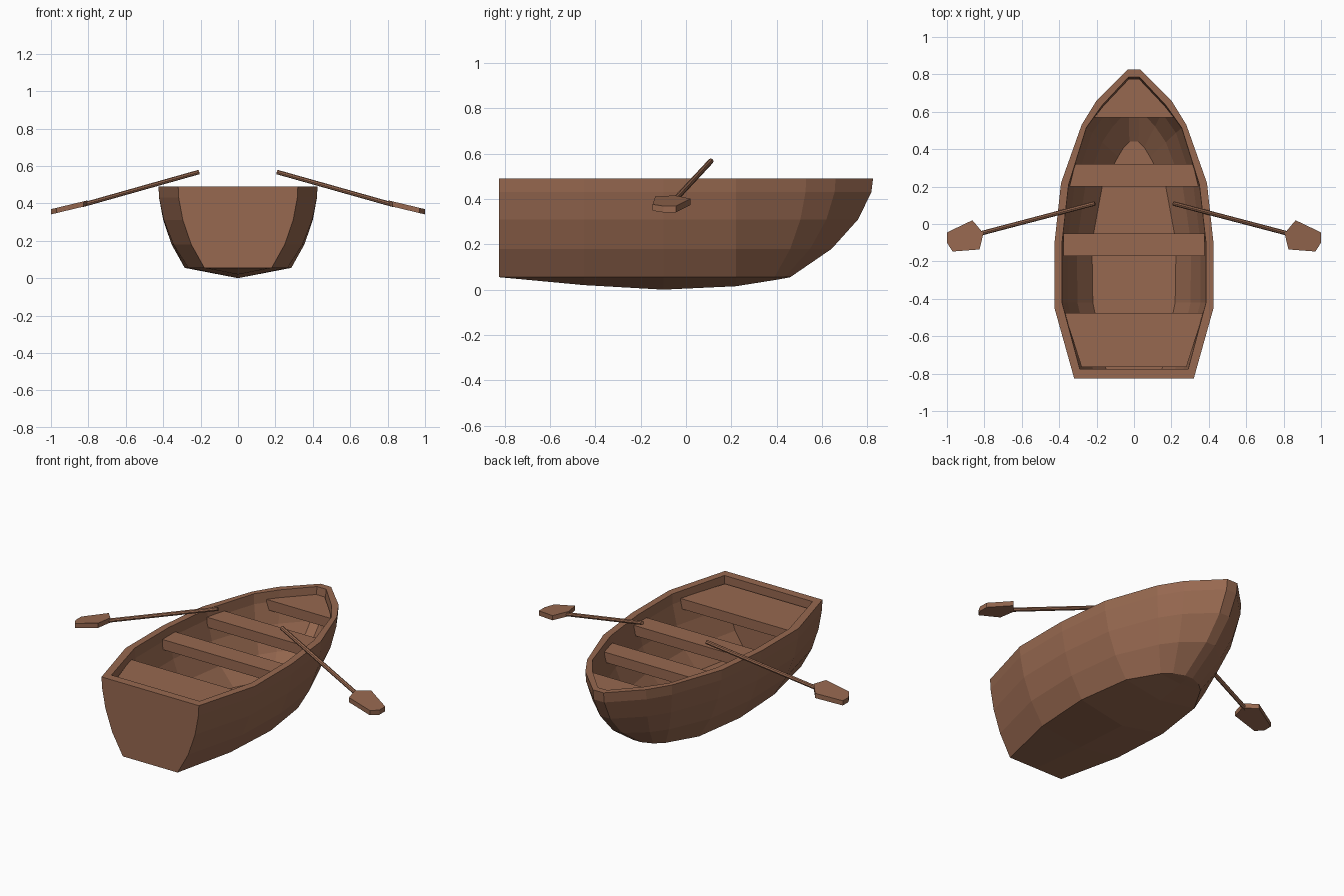
import bpy, bmesh
from mathutils import Vector

if "Cube" in bpy.data.objects:
    bpy.data.objects.remove(bpy.data.objects["Cube"])

wood = bpy.data.materials.new("brown wood")
wood.diffuse_color = (0.31, 0.14, 0.08, 1)
wood.use_nodes = True
wood.node_tree.nodes["Principled BSDF"].inputs["Base Color"].default_value = wood.diffuse_color


def finish(name, bm):
    bmesh.ops.recalc_face_normals(bm, faces=bm.faces)
    mesh = bpy.data.meshes.new(name)
    bm.to_mesh(mesh)
    bm.free()
    mesh.materials.append(wood)
    obj = bpy.data.objects.new(name, mesh)
    bpy.context.collection.objects.link(obj)
    return obj


def slab(name, top, thick):
    """Prism with the given top outline, extruded straight down."""
    bm = bmesh.new()
    a = [bm.verts.new(p) for p in top]
    b = [bm.verts.new((x, y, z - thick)) for x, y, z in top]
    bm.faces.new(a)
    bm.faces.new(b[::-1])
    for i in range(len(a)):
        j = (i + 1) % len(a)
        bm.faces.new((a[i], b[i], b[j], a[j]))
    return finish(name, bm)


# Half outlines from stern to bow (x, y) for outer and inner shells
out_low = [(.18, -.825), (.265, -.45), (.285, -.1), (.24, .22), (.14, .39), (.09, .435), (.025, .46)]
out_top = [(.32, -.825), (.425, -.45), (.425, -.1), (.39, .22), (.28, .53), (.2, .66), (.035, .825)]
in_low = [(.15, -.775), (.22, -.42), (.225, -.1), (.17, .2), (.085, .36), (.055, .41), (.025, .44)]
in_top = [(.29, -.775), (.385, -.42), (.385, -.1), (.35, .21), (.255, .515), (.17, .635), (.03, .785)]
keel_z = [.055, .02, 0, .015, .042, .05, .055]
# Bulge of the sides: (height, blend from low outline to top outline)
outer_levels = [(.055, 0), (.18, .5), (.31, .82), (.43, .98), (.49, 1)]
inner_levels = [(.49, 1), (.43, .98), (.31, .82), (.18, .5), (.075, 0)]

# Hull: one continuous skin, outside up, over the rim and down the inside
bm = bmesh.new()
rings = []
for low, top, levels in ((out_low, out_top, outer_levels), (in_low, in_top, inner_levels)):
    for z, f in levels:
        half = [Vector(a).lerp(Vector(b), f) for a, b in zip(low, top)]
        pts = [(p.x, p.y, z) for p in half] + [(-p.x, p.y, z) for p in reversed(half)]
        rings.append([bm.verts.new(p) for p in pts])
n = len(rings[0])
for r, s in zip(rings, rings[1:]):
    for i in range(n):
        j = (i + 1) % n
        bm.faces.new((r[i], r[j], s[j], s[i]))
bm.faces.new(rings[-1])  # flat floor
# Shallow V bottom along the keel
keel = [bm.verts.new((0, y, z)) for (x, y), z in zip(out_low, keel_z)]
base = rings[0]
for i in range(6):
    bm.faces.new((base[i], base[i + 1], keel[i + 1], keel[i]))
    bm.faces.new((base[n - 1 - i], keel[i], keel[i + 1], base[n - 2 - i]))
bm.faces.new((base[0], keel[0], base[n - 1]))
bm.faces.new((base[6], base[7], keel[6]))
finish("hull", bm)

# Seats: symmetric planks following the inner sides
seats = {
    "stern_seat": [(.28, -.765), (.372, -.475)],
    "middle_seat": [(.378, -.17), (.378, -.05)],
    "forward_seat": [(.345, .2), (.315, .32)],
    "bow_seat": [(.212, .57), (.165, .63), (.028, .775)],
}
for name, half in seats.items():
    pts = half + [(-x, y) for x, y in reversed(half)]
    slab(name, [(x, y, .447) for x, y in pts], .06)

# Oars: thin round shaft and flat angled blade on each side
blade = [(1, -.045), (.864, .02), (.805, -.05), (.826, -.136), (.97, -.147), (1, -.1)]
for side, label in ((1, "right"), (-1, "left")):
    a, b = Vector((.21 * side, .11, .567)), Vector((.83 * side, -.053, .392))
    d = b - a
    bm = bmesh.new()
    bmesh.ops.create_cone(bm, cap_ends=True, segments=8, radius1=.012, radius2=.012, depth=d.length)
    shaft = finish(label + "_oar_shaft", bm)
    shaft.location = (a + b) / 2
    shaft.rotation_mode = 'QUATERNION'
    shaft.rotation_quaternion = d.to_track_quat('Z', 'Y')
    slab(label + "_oar_blade", [(x * side, y, .412 - .24 * (x - .82)) for x, y in blade], .028)
